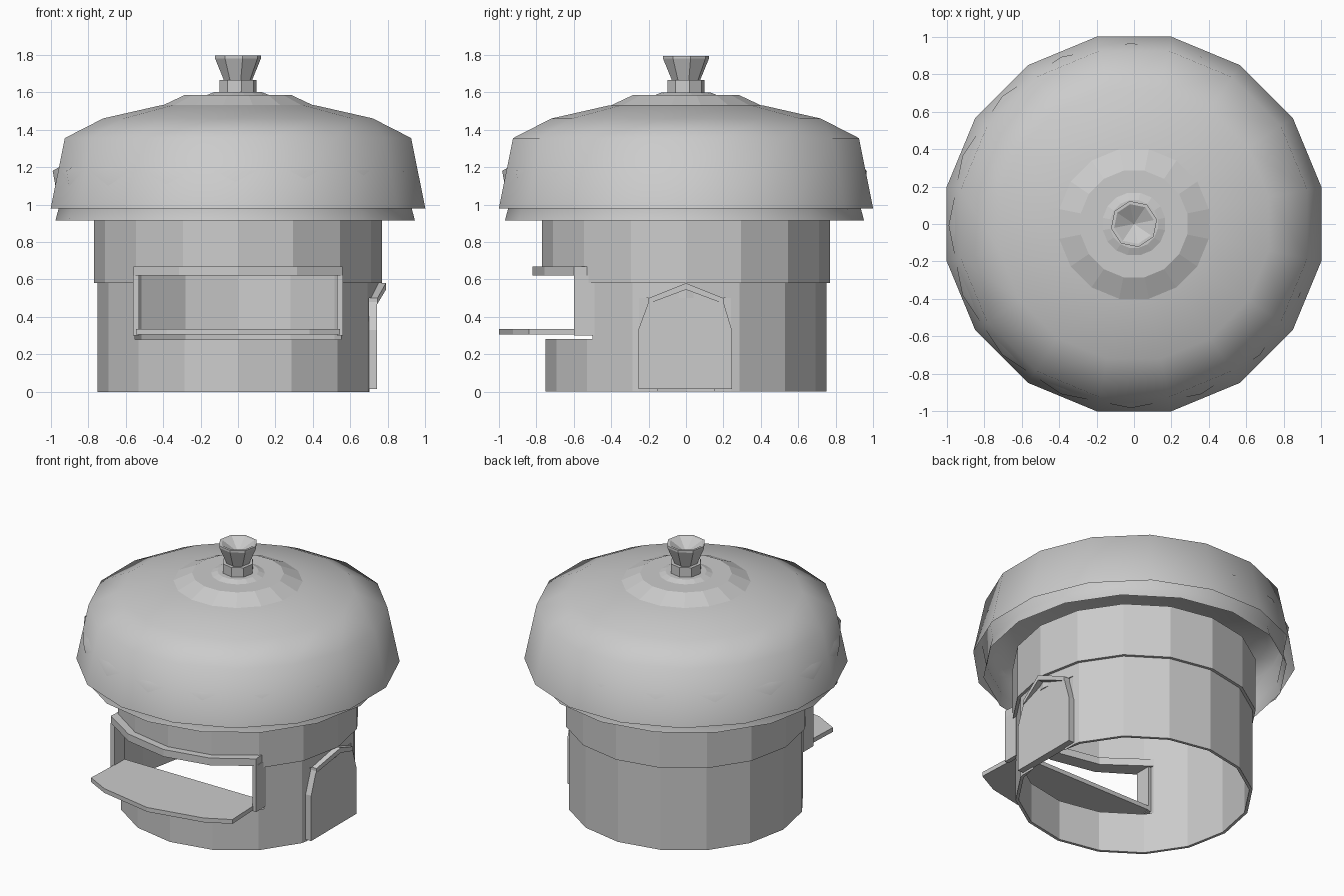
import bpy, bmesh
from math import sin, cos, pi, radians
from mathutils import Vector

cube = bpy.data.objects.get("Cube")
if cube:
    bpy.data.objects.remove(cube, do_unlink=True)

grey = bpy.data.materials.new("plain grey")
grey.use_nodes = True
GREY = (0.6, 0.6, 0.6, 1)
grey.diffuse_color = GREY
grey.node_tree.nodes["Principled BSDF"].inputs["Base Color"].default_value = GREY


def finish(name, bm, smooth=False):
    bmesh.ops.recalc_face_normals(bm, faces=bm.faces)
    for f in bm.faces:
        f.smooth = smooth
    mesh = bpy.data.meshes.new(name)
    bm.to_mesh(mesh)
    bm.free()
    mesh.materials.append(grey)
    obj = bpy.data.objects.new(name, mesh)
    bpy.context.collection.objects.link(obj)
    return obj


def lathe(name, profile, sides=16, turn=0.0, centre=(0, 0), smooth=False, closed=False):
    """Spin (radius, height) points around z; radius 0 closes to a tip."""
    bm = bmesh.new()
    rings = []
    for r, z in profile:
        count = sides if r > 0 else 1
        rings.append([bm.verts.new((centre[0] + r * cos(turn + 2 * pi * i / sides),
                                    centre[1] + r * sin(turn + 2 * pi * i / sides), z))
                      for i in range(count)])
    pairs = list(zip(rings, rings[1:]))
    if closed:
        pairs.append((rings[-1], rings[0]))
    for a, b in pairs:
        for i in range(sides):
            j = (i + 1) % sides
            quad = [a[i % len(a)], a[j % len(a)], b[j % len(b)], b[i % len(b)]]
            bm.faces.new(list(dict.fromkeys(quad)))
    return finish(name, bm, smooth)


def prism(name, near, far):
    """Solid between two matching outlines."""
    bm = bmesh.new()
    a = [bm.verts.new(p) for p in near]
    b = [bm.verts.new(p) for p in far]
    bm.faces.new(a)
    bm.faces.new(b[::-1])
    for i in range(len(a)):
        j = (i + 1) % len(a)
        bm.faces.new((a[i], a[j], b[j], b[i]))
    return finish(name, bm)


def slab(name, outline, z0, z1):
    return prism(name, [(x, y, z0) for x, y in outline], [(x, y, z1) for x, y in outline])


def box(name, lo, hi):
    (x0, y0, z0), (x1, y1, z1) = lo, hi
    return slab(name, [(x0, y0), (x1, y0), (x1, y1), (x0, y1)], z0, z1)


def front_arc(r, end):
    """Points of a 16-sided arc about the front, from -end to end degrees."""
    return [(r * sin(radians(a)), -r * cos(radians(a))) for a in (-end, -22.5, 0, 22.5, end)]


def cut(obj, cutter):
    cutter.hide_render = True
    mod = obj.modifiers.new("opening", 'BOOLEAN')
    mod.operation = 'DIFFERENCE'
    mod.solver = 'EXACT'
    mod.object = cutter
    bpy.context.view_layer.update()
    graph = bpy.context.evaluated_depsgraph_get()
    mesh = bpy.data.meshes.new_from_object(obj.evaluated_get(graph))
    obj.modifiers.clear()
    obj.data = mesh
    bpy.data.objects.remove(cutter, do_unlink=True)


# Hollow wall with a wider upper band, cut for the counter window and the door
wall = lathe("wall", [(0.75, 0), (0.75, 0.58), (0.77, 0.58), (0.77, 0.95),
                      (0.73, 0.95), (0.73, 0)], closed=True)
cut(wall, box("window_cutter", (-0.55, -1, 0.28), (0.55, -0.4, 0.62)))
cut(wall, box("door_cutter", (0.7, -0.25, -0.1), (1, 0.24, 0.5)))

# Window surround
slab("window_lintel", front_arc(0.82, 43) + front_arc(0.72, 50)[::-1], 0.62, 0.67)
for side, name in ((-1, "right"), (1, "left")):
    x0, x1 = sorted((side * 0.53, side * 0.56))
    box(name + "_window_jamb", (x0, -0.6, 0.30), (x1, -0.49, 0.62))

# Counter shelf with a curved front
shelf = [(-0.53, -0.49)] + front_arc(1.0, 33) + [(0.53, -0.49)]
slab("counter", shelf, 0.305, 0.335)

# Door panel with a small gabled hood
panel = [(-0.255, 0.015), (-0.255, 0.33), (-0.2, 0.48), (0, 0.55),
         (0.2, 0.48), (0.245, 0.33), (0.245, 0.015)]
prism("door", [(0.69, y, z) for y, z in panel], [(0.742, y, z) for y, z in panel])
hood = [(-0.2, 0.47), (-0.2, 0.5), (0, 0.58), (0.2, 0.5), (0.2, 0.47), (0, 0.545)]
prism("door_hood", [(0.69, y, z) for y, z in hood],
      [(0.745 + 0.045 * (1 - abs(y) / 0.2), y, z) for y, z in hood])

# Domed roof over a slightly offset lining
HALF = pi / 16
lathe("roof", [(1.02, 0.98), (0.943, 1.355), (0.734, 1.46), (0.42, 1.53), (0, 1.56)],
      turn=HALF, smooth=True)
lathe("roof_lining", [(0.96, 0.915), (0.94, 0.99), (0.975, 1.18), (0.8, 1.28), (0, 1.4)],
      centre=(-0.015, -0.008), smooth=True)
lathe("roof_cap", [(0.42, 1.525), (0.29, 1.585), (0.17, 1.585), (0.13, 1.6), (0, 1.6)],
      turn=HALF)

# Vent on top: short neck and flared cup
lathe("vent_neck", [(0, 1.59), (0.1, 1.59), (0.1, 1.665), (0, 1.665)], sides=8, turn=HALF)
lathe("vent_cup", [(0, 1.66), (0.075, 1.66), (0.125, 1.78), (0.125, 1.795),
                   (0.108, 1.795), (0, 1.73)], sides=8, turn=HALF)
